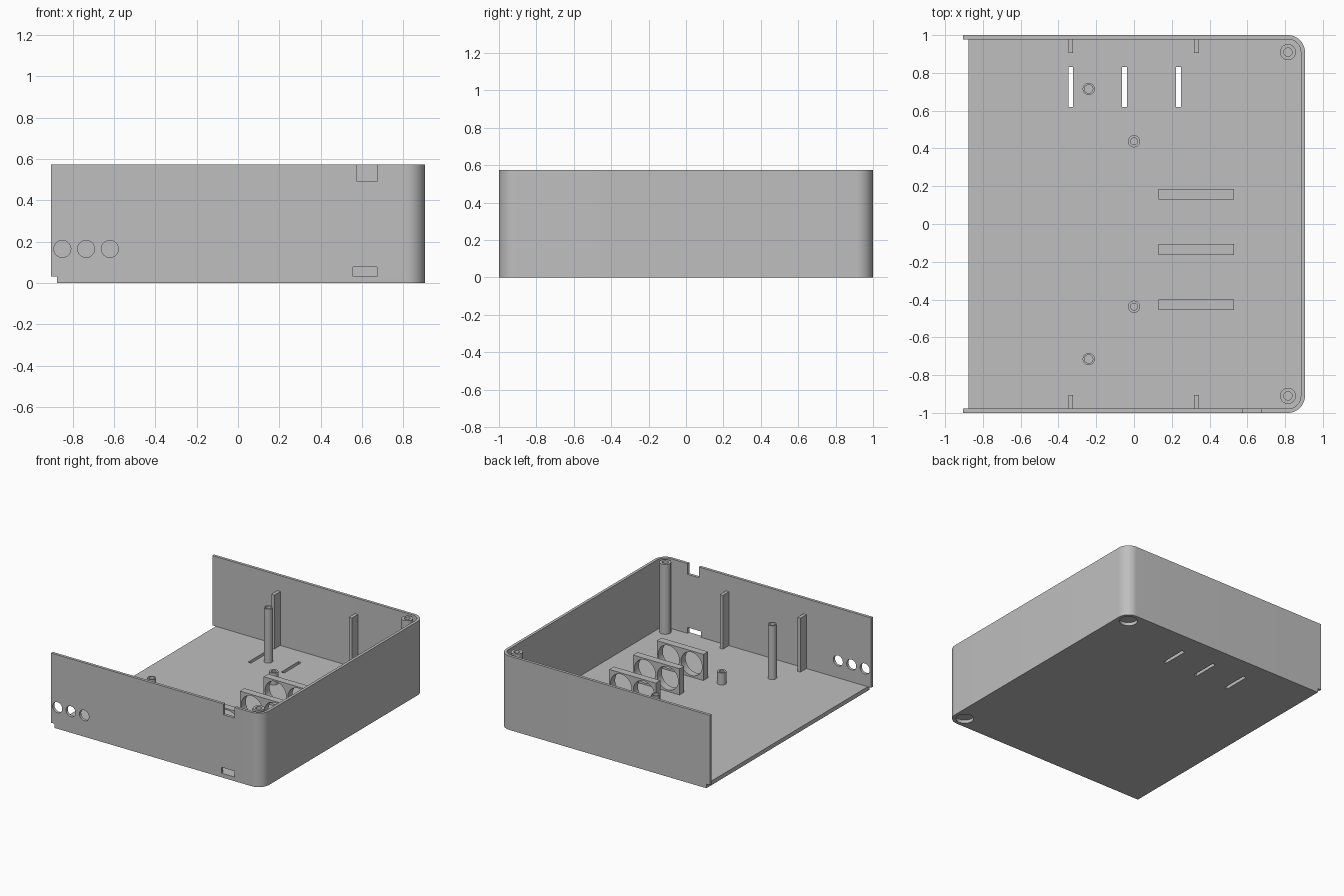
import bpy, bmesh, math
from mathutils import Matrix, Vector

if "Cube" in bpy.data.objects:
    bpy.data.objects.remove(bpy.data.objects["Cube"])

X0, X1, Y = -0.905, 0.905, 1.0      # case extents
FLOOR, TOP, WALL, R = 0.032, 0.573, 0.022, 0.09
FLOOR_X0 = -0.875

grey = bpy.data.materials.new("plain grey")
grey.diffuse_color = (0.52, 0.52, 0.52, 1)
grey.use_nodes = True
grey.node_tree.nodes["Principled BSDF"].inputs["Base Color"].default_value = grey.diffuse_color


def finish(name, bm):
    bmesh.ops.recalc_face_normals(bm, faces=bm.faces)
    me = bpy.data.meshes.new(name)
    bm.to_mesh(me)
    bm.free()
    ob = bpy.data.objects.new(name, me)
    me.materials.append(grey)
    bpy.context.collection.objects.link(ob)
    return ob


def prism(name, outline, z0, z1):
    bm = bmesh.new()
    face = bm.faces.new([bm.verts.new((x, y, z0)) for x, y in outline])
    ext = bmesh.ops.extrude_face_region(bm, geom=[face])
    verts = [v for v in ext["geom"] if isinstance(v, bmesh.types.BMVert)]
    bmesh.ops.translate(bm, verts=verts, vec=(0, 0, z1 - z0))
    return finish(name, bm)


def box(name, x0, x1, y0, y1, z0, z1):
    return prism(name, [(x0, y0), (x1, y0), (x1, y1), (x0, y1)], z0, z1)


def cylinder(name, centre, radius, length, axis="Z"):
    bm = bmesh.new()
    m = Matrix.Translation(Vector(centre))
    if axis == "Y":
        m = m @ Matrix.Rotation(math.pi / 2, 4, "X")
    bmesh.ops.create_cone(bm, cap_ends=True, segments=48, radius1=radius,
                          radius2=radius, depth=length, matrix=m)
    return finish(name, bm)


def activate(ob):
    bpy.ops.object.select_all(action="DESELECT")
    ob.select_set(True)
    bpy.context.view_layer.objects.active = ob


def cut(ob, cutters):
    activate(ob)
    for c in cutters:
        mod = ob.modifiers.new("cut", "BOOLEAN")
        mod.operation, mod.solver, mod.object = "DIFFERENCE", "EXACT", c
        bpy.ops.object.modifier_apply(modifier=mod.name)
        bpy.data.objects.remove(c)


def rounded_side(inset):
    """Right-hand run of the outline, from front to back, with round corners."""
    r, pts = R - inset, []
    for sy, a0 in ((-1, -90), (1, 0)):
        for i in range(13):
            a = math.radians(a0 + i * 7.5)
            pts.append((X1 - R + r * math.cos(a), sy * (Y - R) + r * math.sin(a)))
    return pts


CORNERS = [(X1 - R, s * (Y - R)) for s in (-1, 1)]

# Floor with vent slots and round recesses underneath
floor = prism("floor", [(FLOOR_X0, -Y)] + rounded_side(0) + [(FLOOR_X0, Y)], 0, FLOOR)
cut(floor, [box("slot", x - .013, x + .013, .62, .83, -.1, .1) for x in (-.335, -.05, .235)]
    + [cylinder("recess", (x, y, 0), .064, .05) for x, y in CORNERS])

# Three-sided wall with cable holes, port and notch in the front
outer = [(X0, -Y)] + rounded_side(0) + [(X0, Y)]
inner = [(X0, -Y + WALL)] + rounded_side(WALL) + [(X0, Y - WALL)]
wall = prism("wall", outer + inner[::-1], FLOOR, TOP)
cut(wall, [cylinder("hole", (x, -Y, .165), .041, .2, "Y") for x in (-.85, -.735, -.62)]
    + [box("notch", .575, .672, -1.1, -.93, .49, .7),
       box("port", .557, .672, -1.1, -.93, FLOOR - .005, .078)])

# Screw posts: corner, tall and short, each with a blind bore
posts = [("corner_post", x, y, .042, .022, TOP) for x, y in CORNERS]
posts += [("tall_post", -.24, s * .715, .032, .022, .45) for s in (-1, 1)]
posts += [("short_post", 0, s * .438, .032, .018, .125) for s in (-1, 1)]
smooth = [wall, floor]
for name, x, y, r, bore, top in posts:
    z0 = FLOOR - .003
    post = cylinder(name, (x, y, (z0 + top) / 2), r, top - z0)
    depth = min(.3, top - FLOOR - .01)
    cut(post, [cylinder("bore", (x, y, top), bore, 2 * depth)])
    smooth.append(post)

# Upright ribs on the front and back walls
for x in (-.335, .33):
    for s in (-1, 1):
        ya, yb = sorted((s * .905, s * (Y - WALL + .003)))
        box("wall_rib", x - .013, x + .013, ya, yb, FLOOR - .003, .45)

# Holder plates with two round openings each
for y in (.157, -.135, -.427):
    plate = box("holder_plate", .13, .53, y - .028, y + .028, FLOOR - .003, .235)
    cut(plate, [cylinder("opening", (x, y, .134), .09, .2, "Y") for x in (.232, .428)])
    smooth.append(plate)

for ob in smooth:
    activate(ob)
    bpy.ops.object.shade_smooth_by_angle(angle=math.radians(30))
